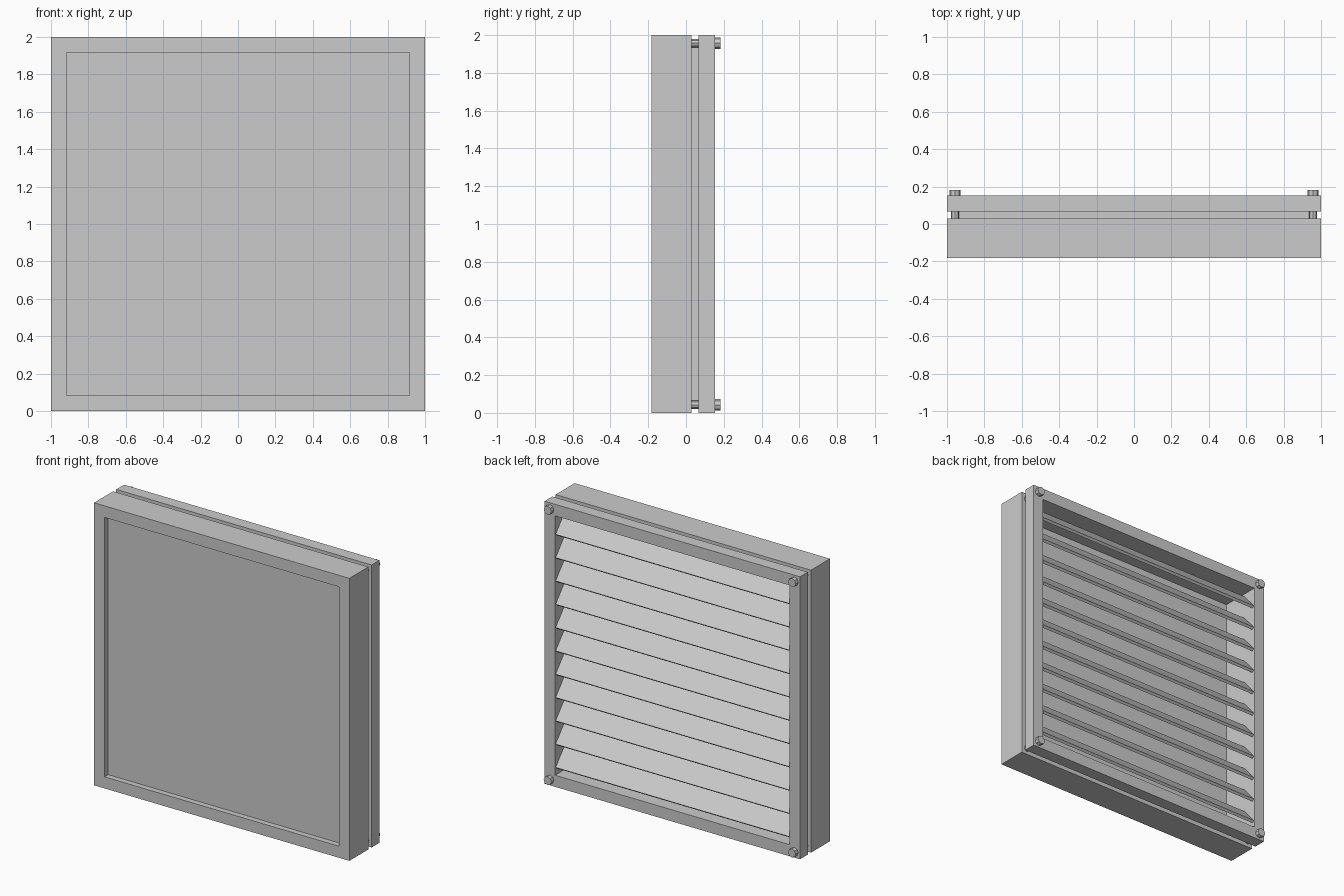
import bpy, bmesh, math

if "Cube" in bpy.data.objects:
    bpy.data.objects.remove(bpy.data.objects["Cube"])


def mesh_object(name, bm):
    bmesh.ops.recalc_face_normals(bm, faces=bm.faces)
    me = bpy.data.meshes.new(name)
    bm.to_mesh(me)
    bm.free()
    ob = bpy.data.objects.new(name, me)
    bpy.context.collection.objects.link(ob)
    return ob


def square_ring(name, outer, inner, y0, y1, zc=1.0):
    """Square frame around an opening, extruded along y."""
    bm = bmesh.new()
    signs = [(-1, -1), (1, -1), (1, 1), (-1, 1)]
    loops = [[bm.verts.new((sx * h, y, zc + sz * h)) for sx, sz in signs]
             for h, y in ((outer, y0), (outer, y1), (inner, y1), (inner, y0))]
    for k in range(4):
        a, b = loops[k], loops[(k + 1) % 4]
        for i in range(4):
            j = (i + 1) % 4
            bm.faces.new((a[i], a[j], b[j], b[i]))
    return mesh_object(name, bm)


def extrude_x(name, profile, half):
    """Closed (y, z) profile extruded across x."""
    bm = bmesh.new()
    l, r = [[bm.verts.new((x, y, z)) for y, z in profile] for x in (-half, half)]
    n = len(profile)
    bm.faces.new(l)
    bm.faces.new(r)
    for i in range(n):
        j = (i + 1) % n
        bm.faces.new((l[i], l[j], r[j], r[i]))
    return mesh_object(name, bm)


def bolt_part(name, x, z, radius, y0, y1):
    bpy.ops.mesh.primitive_cylinder_add(
        vertices=8, radius=radius, depth=y1 - y0,
        location=(x, (y0 + y1) / 2, z), rotation=(math.pi / 2, 0, 0))
    bpy.context.object.name = name


# Front and back frames, with a narrower sleeve bridging the gap
square_ring("front_frame", 1.0, 0.918, -0.182, 0.03)
square_ring("back_frame", 1.0, 0.918, 0.066, 0.153)
square_ring("inner_sleeve", 0.935, 0.918, 0.03, 0.066)

# Recessed front panel
extrude_x("front_panel", [(-0.142, 0.082), (-0.137, 0.082),
                          (-0.137, 1.918), (-0.142, 1.918)], 0.918)

# Sloping louvre slats, lower edge at the back
y_in, y_out, rise, thick = 0.05, 0.147, 0.113, 0.02
run = y_out - y_in
length = math.hypot(run, rise)
ny, nz = -rise / length * thick, -run / length * thick
for i in range(11):
    z = 0.135 + 0.165 * i
    extrude_x(f"louvre_slat_{i + 1}",
              [(y_in, z + rise), (y_out, z),
               (y_out + ny, z + nz), (y_in + ny, z + rise + nz)], 0.918)

# Corner bolts: heads behind the back frame, shanks across the gap
for x in (-0.957, 0.957):
    for z in (0.043, 1.957):
        bolt_part("bolt_head", x, z, 0.03, 0.153, 0.182)
        bolt_part("bolt_shank", x, z, 0.022, 0.03, 0.066)
